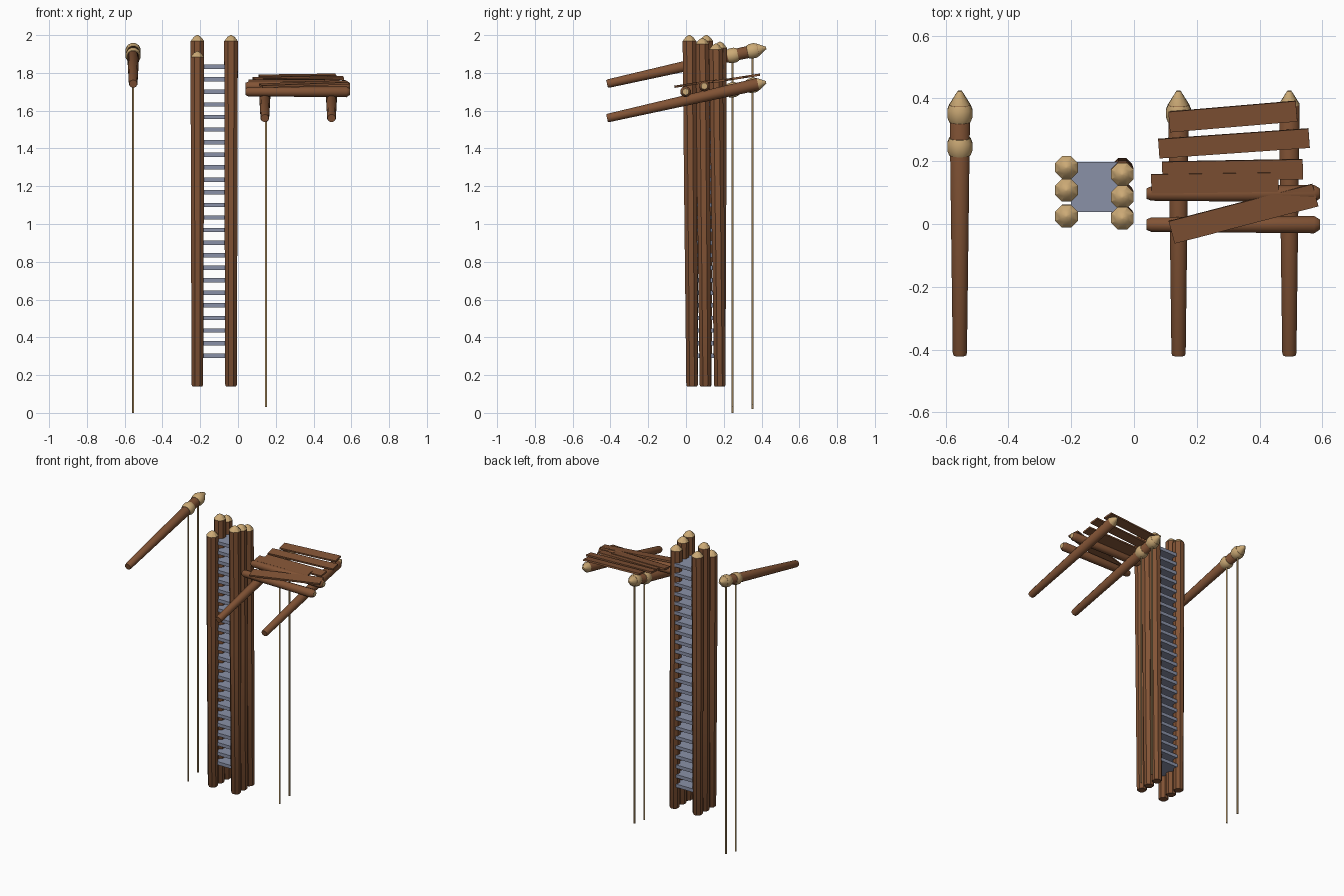
import bpy, bmesh, math
from mathutils import Vector, Matrix

if "Cube" in bpy.data.objects:
    bpy.data.objects.remove(bpy.data.objects["Cube"])


def material(name, rgb):
    m = bpy.data.materials.new(name)
    m.diffuse_color = (*rgb, 1)
    m.use_nodes = True
    m.node_tree.nodes["Principled BSDF"].inputs["Base Color"].default_value = m.diffuse_color
    return m


BARK = material("bark brown", (0.225, 0.088, 0.036))
TAN = material("cut wood tan", (0.60, 0.40, 0.18))
ROPE = material("rope tan", (0.50, 0.33, 0.15))
SLATE = material("slate grey", (0.255, 0.285, 0.39))


def finish(name, bm, mats, smooth=None):
    bmesh.ops.recalc_face_normals(bm, faces=bm.faces)
    me = bpy.data.meshes.new(name)
    bm.to_mesh(me)
    bm.free()
    for m in mats:
        me.materials.append(m)
    ob = bpy.data.objects.new(name, me)
    bpy.context.collection.objects.link(ob)
    if smooth:
        bpy.context.view_layer.objects.active = ob
        ob.select_set(True)
        bpy.ops.object.shade_smooth_by_angle(angle=math.radians(smooth))
        ob.select_set(False)
    return ob


def lathe(name, start, end, profile, mats, sides=10, smooth=None):
    """Spin (distance, radius, material) rings about the line start-end.
    Negative distances count back from the end."""
    start, end = Vector(start), Vector(end)
    axis = end - start
    length = axis.length
    rot = axis.to_track_quat('Z', 'Y').to_matrix().to_4x4()
    place = Matrix.Translation(start) @ rot
    bm = bmesh.new()
    rings = []
    for d, r, _ in profile:
        h = d if d >= 0 else length + d
        rings.append([bm.verts.new(place @ Vector((
            r * math.cos(math.tau * (i + .5) / sides),
            r * math.sin(math.tau * (i + .5) / sides), h))) for i in range(sides)])
    for k in range(len(rings) - 1):
        for i in range(sides):
            j = (i + 1) % sides
            f = bm.faces.new((rings[k][i], rings[k][j], rings[k + 1][j], rings[k + 1][i]))
            f.material_index = profile[k][2]
    bm.faces.new(rings[0][::-1]).material_index = profile[0][2]
    bm.faces.new(rings[-1]).material_index = profile[-2][2]
    return finish(name, bm, mats, smooth)


def board(name, centre, size, mat, yaw=0, tilt=0):
    bm = bmesh.new()
    bmesh.ops.create_cube(bm, size=1, matrix=Matrix.Translation(centre)
                          @ Matrix.Rotation(tilt, 4, 'X') @ Matrix.Rotation(yaw, 4, 'Z')
                          @ Matrix.Diagonal((*size, 1)))
    return finish(name, bm, [mat])


# Tower posts: x, y at bottom, y at top, top height
posts = [(-.215, .032, .025, 1.915), (-.215, .105, .108, 2.0), (-.215, .178, .18, 1.965),
         (-.037, .032, .018, 2.0), (-.037, .103, .086, 1.985), (-.037, .180, .158, 1.955)]
for n, (x, y0, y1, top) in enumerate(posts):
    lathe(f"tower_post_{n + 1}", (x, y0, .14), (x, y1, top),
          [(0, .028, 0), (.008, .033, 0), (1.0, .037, 0), (-.032, .039, 1),
           (-.01, .021, 1), (-.0001, .004, 1)], [BARK, TAN], sides=8, smooth=35)

# Ladder steps between the posts
for i in range(24):
    board(f"ladder_step_{i + 1}", (-.126, .118, .303 + i * .0665), (.15, .16, .023), SLATE)

# Sloping beams: x, height at the front end, with or without rope collars
SLOPE = .226
for label, x, z0, ropes in (("left", -.555, 1.742, (0, .02)),
                            ("middle", .142, 1.56, (.03, .045)),
                            ("right", .495, 1.56, ())):
    def at(y):
        return Vector((x, y, z0 + SLOPE * (y + .418)))
    lathe(label + "_beam", at(-.418), at(.425),
          [(0, .021, 0), (.01, .0235, 0), (-.045, .034, 1), (-.001, .007, 1)],
          [BARK, TAN], sides=12, smooth=35)
    for k, foot in enumerate(ropes):
        y = (.247, .353)[k]
        lathe(f"{label}_rope_collar_{k + 1}", at(y - .027), at(y + .027),
              [(0, .035, 0), (.015, .041, 0), (-.015, .041, 0), (-.0001, .035, 0)],
              [TAN], sides=12, smooth=40)
        rx = x + (.006 if x > 0 else 0)
        lathe(f"{label}_hanging_rope_{k + 1}", (rx, y, foot), (rx, y, at(y).z),
              [(0, .006, 0), (-.0001, .006, 0)], [ROPE], sides=8, smooth=50)

# Cross logs under the platform, with cut ends
for n, (y, z) in enumerate(((-.002, 1.70), (.097, 1.73))):
    lathe(f"cross_log_{n + 1}", (.04, y, z), (.592, y, z),
          [(0, .017, 1), (.001, .018, 0), (.015, .024, 0), (-.018, .029, 0),
           (-.001, .018, 1), (-.0001, .017, 1)], [BARK, TAN], sides=10, smooth=35)

# Platform planks: end points in plan, and width
planks = [(.112, .325, .518, .360, .066), (.079, .240, .558, .274, .062),
          (.09, .167, .538, .175, .064), (.055, .128, .46, .134, .062),
          (.12, -.027, .578, .093, .074)]
for n, (xa, ya, xb, yb, w) in enumerate(planks):
    yc = (ya + yb) / 2
    lift = .006 if n == 4 else (.004 if n == 3 else 0)
    board(f"platform_plank_{n + 1}", (( xa + xb) / 2, yc, 1.73 + .155 * yc + lift),
          (math.hypot(xb - xa, yb - ya), w, .012), BARK,
          yaw=math.atan2(yb - ya, xb - xa), tilt=math.atan(.155))
